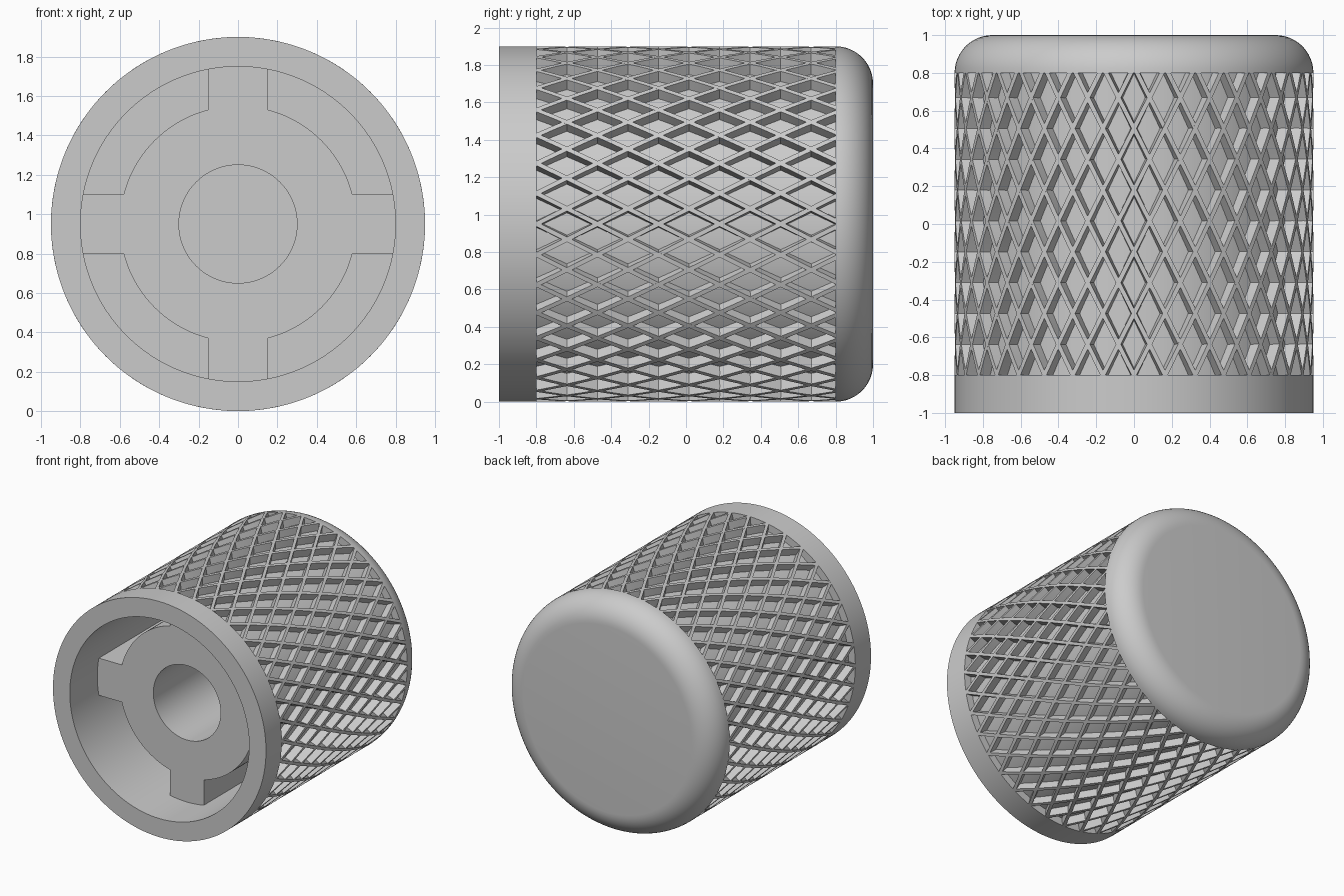
import bpy
import bmesh
from math import asin, cos, pi, radians, sin, tau

cube = bpy.data.objects.get("Cube")
if cube:
    bpy.data.objects.remove(cube, do_unlink=True)

RADIUS = 0.95      # outer radius and height of the axis
FLOOR = 0.89       # radius between the knurl ridges
BORE = 0.8
KNURL = 0.8        # half length of the knurled band
STARTS = 36        # ridges in each direction
TWIST = radians(49)

grey = bpy.data.materials.new("plain grey")
grey.use_nodes = True
grey.diffuse_color = (0.6, 0.6, 0.6, 1)
grey.node_tree.nodes["Principled BSDF"].inputs["Base Color"].default_value = (0.6, 0.6, 0.6, 1)


def polar(r, angle, y):
    """Point around the axis, which runs along y."""
    return (r * cos(angle), y, RADIUS + r * sin(angle))


def loft(bm, rings, loop=False, caps=False):
    """Skin closed rings of points with quads."""
    rows = [[bm.verts.new(p) for p in ring] for ring in rings]
    pairs = list(zip(rows, rows[1:]))
    if loop:
        pairs.append((rows[-1], rows[0]))
    for a, b in pairs:
        for i in range(len(a)):
            j = (i + 1) % len(a)
            bm.faces.new((a[i], a[j], b[j], b[i]))
    if caps:
        bm.faces.new(rows[0])
        bm.faces.new(rows[-1])


def finish(name, bm):
    bmesh.ops.remove_doubles(bm, verts=bm.verts, dist=1e-5)
    bmesh.ops.recalc_face_normals(bm, faces=bm.faces)
    mesh = bpy.data.meshes.new(name)
    bm.to_mesh(mesh)
    bm.free()
    mesh.materials.append(grey)
    obj = bpy.data.objects.new(name, mesh)
    bpy.context.collection.objects.link(obj)
    bpy.ops.object.select_all(action="DESELECT")
    obj.select_set(True)
    bpy.context.view_layer.objects.active = obj
    bpy.ops.object.shade_smooth_by_angle(angle=radians(30))


# Shell: rounded closed back, sunken knurl band, plain front rim, open bore
profile = [(0, 1)]
for i in range(13):
    a = pi / 2 * (1 - i / 12)
    profile.append((0.75 + 0.2 * cos(a), 0.8 + 0.2 * sin(a)))
profile += [(FLOOR, KNURL), (FLOOR, -KNURL), (RADIUS, -KNURL),
            (RADIUS, -1), (BORE, -1), (BORE, 0.8), (0, 0.8)]
bm = bmesh.new()
loft(bm, [[polar(r, tau * k / 144, y) for k in range(144)] for r, y in profile])
finish("knob_shell", bm)

# Knurl: crossing helical ridges with flat tops
section = [(FLOOR - 0.01, -0.021), (RADIUS, -0.014),
           (RADIUS, 0.014), (FLOOR - 0.01, 0.021)]
STEPS = 20
for side, name in ((1, "left_hand_ridges"), (-1, "right_hand_ridges")):
    bm = bmesh.new()
    for k in range(STARTS):
        rings = []
        for s in range(STEPS + 1):
            t = s / STEPS
            turn = tau * k / STARTS + side * TWIST * t
            rings.append([polar(r, turn + w, KNURL * (2 * t - 1)) for r, w in section])
        loft(bm, rings, caps=True)
    finish(name, bm)

# Hub: bored sleeve with four ribs reaching the bore wall
HUB, HOLE, HALF_RIB = 0.6, 0.3, 0.15
tip = asin(HALF_RIB / BORE)
root = asin(HALF_RIB / HUB)
outline = []
for q in range(4):
    start = q * pi / 2
    outline += [(BORE, start + tip * (i / 4 - 1)) for i in range(9)]
    outline += [(HUB, start + root + (pi / 2 - 2 * root) * i / 20) for i in range(21)]
front, back = -0.65, 0.8
bm = bmesh.new()
loft(bm, [[polar(HOLE, a, back) for r, a in outline],
          [polar(HOLE, a, front) for r, a in outline],
          [polar(r, a, front) for r, a in outline],
          [polar(r, a, back) for r, a in outline]], loop=True)
finish("ribbed_hub", bm)
